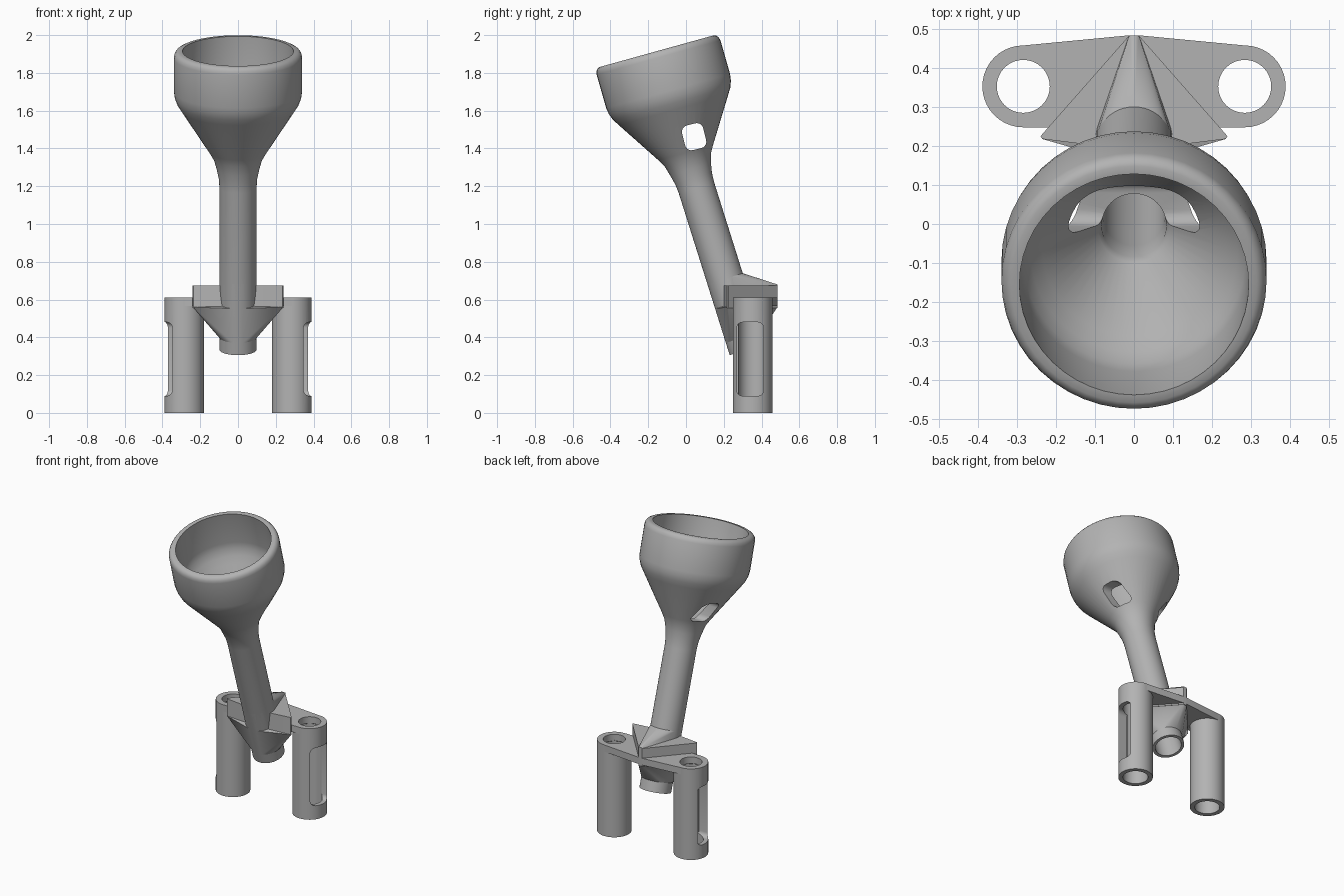
import bpy, bmesh, math
from mathutils import Vector, Matrix

cube = bpy.data.objects.get("Cube")
if cube:
    bpy.data.objects.remove(cube, do_unlink=True)

grey = bpy.data.materials.new("plain grey")
grey.use_nodes = True
COLOUR = (0.45, 0.45, 0.45, 1)
grey.diffuse_color = COLOUR
grey.node_tree.nodes["Principled BSDF"].inputs["Base Color"].default_value = COLOUR

SEG = 48


def make(name, bm):
    bmesh.ops.recalc_face_normals(bm, faces=bm.faces)
    mesh = bpy.data.meshes.new(name)
    bm.to_mesh(mesh)
    bm.free()
    mesh.materials.append(grey)
    ob = bpy.data.objects.new(name, mesh)
    bpy.context.collection.objects.link(ob)
    return ob


def activate(ob):
    bpy.ops.object.select_all(action='DESELECT')
    ob.select_set(True)
    bpy.context.view_layer.objects.active = ob


def cut(ob, cutters):
    for c in cutters:
        mod = ob.modifiers.new("cut", 'BOOLEAN')
        mod.operation, mod.solver, mod.object = 'DIFFERENCE', 'EXACT', c
        activate(ob)
        bpy.ops.object.modifier_apply(modifier=mod.name)


def smooth(ob, angle=35):
    activate(ob)
    bpy.ops.object.shade_smooth_by_angle(angle=math.radians(angle))


def ring(centre, r, tilt, seg=SEG):
    """Circle leaning forward by tilt degrees."""
    rot = Matrix.Rotation(math.radians(tilt), 3, 'X')
    return [Vector(centre) + rot @ Vector((r * math.cos(a), r * math.sin(a), 0))
            for a in (2 * math.pi * i / seg for i in range(seg))]


def loft(rings, closed):
    bm = bmesh.new()
    loops = [[bm.verts.new(p) for p in pts] for pts in rings]
    n = len(loops[0])
    pairs = list(zip(loops, loops[1:]))
    if closed:
        pairs.append((loops[-1], loops[0]))
    else:
        bm.faces.new(loops[0])
        bm.faces.new(loops[-1])
    for a, b in pairs:
        for i in range(n):
            j = (i + 1) % n
            bm.faces.new((a[i], a[j], b[j], b[i]))
    return bm


def hull(name, points):
    bm = bmesh.new()
    for p in points:
        bm.verts.new(p)
    res = bmesh.ops.convex_hull(bm, input=bm.verts)
    junk = {g for g in res["geom_interior"] + res["geom_unused"]
            if isinstance(g, bmesh.types.BMVert)}
    bmesh.ops.delete(bm, geom=list(junk), context='VERTS')
    bmesh.ops.dissolve_limit(bm, angle_limit=0.01, verts=bm.verts, edges=bm.edges)
    return make(name, bm)


def rounded_box(name, centre, size, radius, tilt=0):
    """Box whose edges along x are rounded."""
    bm = bmesh.new()
    bmesh.ops.create_cube(bm, size=1)
    bmesh.ops.scale(bm, vec=size, verts=bm.verts)
    along = [e for e in bm.edges
             if abs(e.verts[0].co.x - e.verts[1].co.x) > size[0] / 2]
    bmesh.ops.bevel(bm, geom=along, offset=radius, segments=5, profile=0.5,
                    affect='EDGES')
    bmesh.ops.rotate(bm, verts=bm.verts, cent=(0, 0, 0),
                     matrix=Matrix.Rotation(math.radians(tilt), 3, 'X'))
    bmesh.ops.translate(bm, verts=bm.verts, vec=centre)
    ob = make(name, bm)
    ob.hide_render = True
    return ob


# Axes of the cup and of the steeper stem
CUP_TILT, STEM_TILT = 15.5, 17.5
RIM, NECK, FOOT = Vector((0, -.155, 1.915)), Vector((0, .015, 1.32)), Vector((0, .325, .335))


def cup(d, r):
    return ring(RIM.lerp(NECK, d / .62), r, CUP_TILT)


def stem(t, r):
    return ring(NECK.lerp(FOOT, t), r, STEM_TILT)


def stem_at(z, r=.098):
    return stem((NECK.z - z) / (NECK.z - FOOT.z), r)


# Funnel: outside from rim to foot, then back up the bore
outside = [cup(d, r) for d, r in (
    (0, .315), (.006, .327), (.018, .336), (.035, .34), (.22, .34), (.255, .335),
    (.29, .322), (.325, .3), (.56, .15), (.6, .127))]
outside += [stem(t, r) for t, r in ((.03, .113), (.08, .102), (.13, .098), (1, .098))]
inside = [stem(t, .08) for t in (1, .02)]
inside += [cup(d, r) for d, r in (
    (.55, .083), (.53, .092), (.34, .235), (.3, .265), (.26, .286), (.22, .294), (0, .294))]
funnel = make("funnel_and_stem", loft(outside + inside, True))
window = rounded_box("window_cutter", (0, .043, 1.462), (.9, .115, .135), .035, 14)
cut(funnel, [window])
smooth(funnel)

# Bore cutter keeps the stem hollow through the bracket
bore = make("bore_cutter", loft([stem(.3, .08), stem(1.2, .08)], False))
bore.hide_render = True

# Bracket: wing, back fin and lower gusset, each merging into the stem
apex = [(s * .012, .484) for s in (-1, 1)]
front = [(s * x, y) for s in (-1, 1) for x, y in ((.24, .225), (.235, .218), (.09, .2))]
wing = hull("bracket_wing", [(x, y, z) for x, y in apex + front for z in (.555, .675)])
fin = hull("stem_fin", stem_at(.71) + stem_at(.58)
           + [(x, y, z) for x, y in apex for z in (.56, .68)])
gusset = hull("lower_gusset", stem_at(.4) + stem_at(.58)
              + [(x, y, .56) for x, y in apex + front])

# Mounting plate between the two tubes
TUBE_X, TUBE_Y = .284, .353
corners = [p for s in (-1, 1) for p in ring((s * TUBE_X, TUBE_Y, 0), .105, 0, 20)]
outline = [(p.x, p.y) for p in corners] + apex
plate = hull("mounting_plate", [(x, y, z) for x, y in outline for z in (.565, .61)])

cutters = [bore]
for side in (-1, 1):
    hole = make("hole_cutter", loft([ring((side * TUBE_X, TUBE_Y, z), .068, 0, 32)
                                     for z in (.3, .8)], False))
    hole.hide_render = True
    cutters.append(hole)
for part in (wing, fin, gusset):
    cut(part, [bore])
    smooth(part, 20)
cut(plate, cutters)
smooth(plate, 20)

# Hollow tubes with a slot on the outer side
for side, label in ((-1, "right"), (1, "left")):
    profile = ((.105, 0), (.105, .61), (.068, .61), (.068, .57), (.076, .56), (.076, 0))
    tube = make(label + "_tube", loft(
        [ring((side * TUBE_X, TUBE_Y, z), r, 0, 40) for r, z in profile], True))
    slot = rounded_box("slot_cutter", (side * .37, .34, .285), (.17, .142, .39), .03)
    cut(tube, [slot])
    smooth(tube)
    cutters.append(slot)

for c in cutters + [window]:
    bpy.data.objects.remove(c, do_unlink=True)
